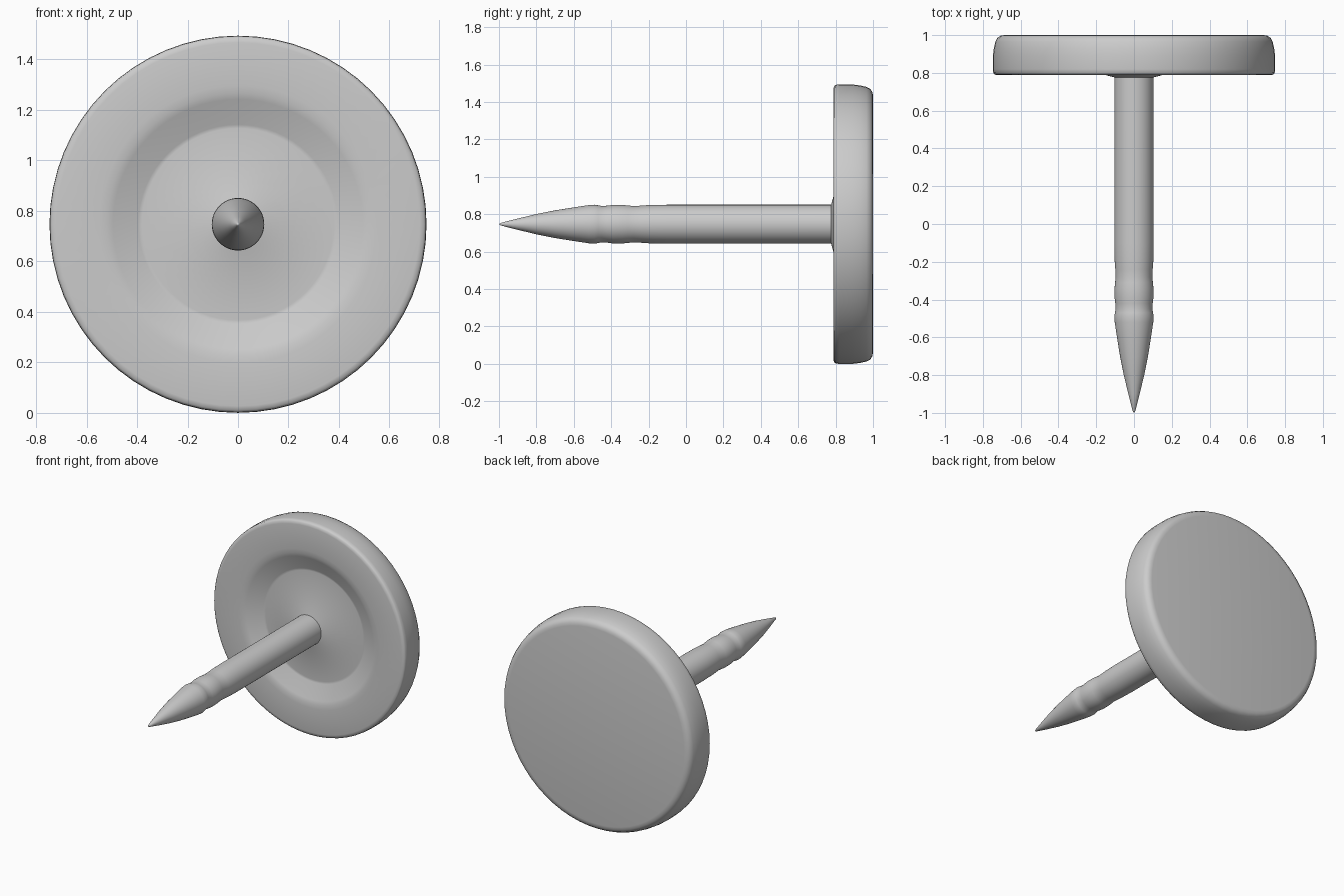
import bpy, bmesh, math
from math import cos, sin, pi

if "Cube" in bpy.data.objects:
    bpy.data.objects.remove(bpy.data.objects["Cube"])

CENTRE_Z = 0.747


def lathe(name, profile, sides, angle):
    """Revolve (y, radius) points about the y axis; radius 0 closes to a point."""
    bm = bmesh.new()
    rings = []
    for y, r in profile:
        if r == 0:
            rings.append([bm.verts.new((0, y, CENTRE_Z))] * sides)
        else:
            rings.append([bm.verts.new((r * cos(2 * pi * i / sides), y,
                                        CENTRE_Z + r * sin(2 * pi * i / sides)))
                          for i in range(sides)])
    for a, b in zip(rings, rings[1:]):
        for i in range(sides):
            j = (i + 1) % sides
            bm.faces.new(list(dict.fromkeys((a[i], a[j], b[j], b[i]))))
    bmesh.ops.recalc_face_normals(bm, faces=bm.faces)
    mesh = bpy.data.meshes.new(name)
    bm.to_mesh(mesh)
    bm.free()
    obj = bpy.data.objects.new(name, mesh)
    bpy.context.collection.objects.link(obj)
    bpy.ops.object.select_all(action='DESELECT')
    obj.select_set(True)
    bpy.context.view_layer.objects.active = obj
    bpy.ops.object.shade_smooth_by_angle(angle=math.radians(angle))
    return obj


# Round head: shallow cone in a recessed dish, flat rim, rounded back edge
lathe("nail_head", [
    (0.757, 0), (0.775, 0.10), (0.85, 0.38), (0.847, 0.395), (0.798, 0.495),
    (0.791, 0.52), (0.788, 0.55), (0.788, 0.72), (0.791, 0.737), (0.80, 0.745),
    (0.82, 0.747), (0.89, 0.747), (0.93, 0.742), (0.965, 0.734), (0.985, 0.724),
    (0.997, 0.705), (1.0, 0.685), (1.0, 0),
], 64, 40)

# Shank: curved point, two shallow grooves, straight shaft into the head
lathe("nail_shank", [
    (-1.0, 0), (-0.99, 0.007), (-0.90, 0.030), (-0.80, 0.054), (-0.70, 0.074),
    (-0.60, 0.090), (-0.52, 0.102), (-0.49, 0.104), (-0.47, 0.101),
    (-0.45, 0.097), (-0.42, 0.099), (-0.39, 0.103), (-0.34, 0.103),
    (-0.31, 0.100), (-0.28, 0.097), (-0.24, 0.099), (-0.20, 0.102),
    (-0.10, 0.104), (0.83, 0.104), (0.83, 0),
], 48, 40)
